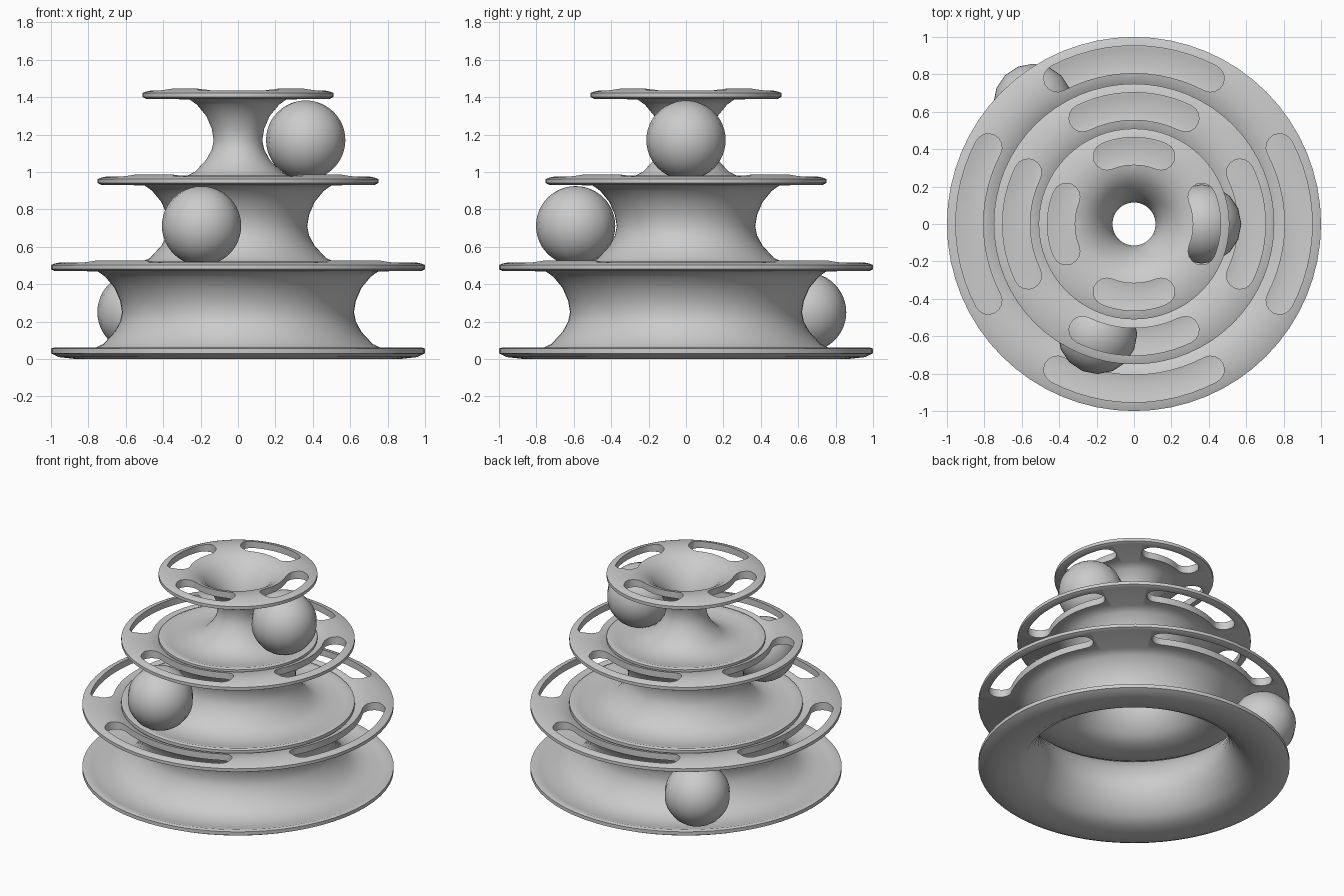
import bpy, bmesh
from math import sin, cos, pi, radians

cube = bpy.data.objects.get("Cube")
if cube:
    bpy.data.objects.remove(cube, do_unlink=True)

grey = bpy.data.materials.new("light_grey")
grey.use_nodes = True
grey.diffuse_color = (0.6, 0.6, 0.6, 1)
grey.node_tree.nodes["Principled BSDF"].inputs["Base Color"].default_value = (0.6, 0.6, 0.6, 1)

# Spool wall section: (distance in from the rim, height), outside then inside
SECTION = [
    (.13, 0), (.04, .01), (0, .03), (0, .055), (.02, .062), (.06, .05), (.15, .042),
    (.22, .052), (.28, .08), (.34, .145), (.37, .2), (.38, .25), (.37, .31), (.34, .38),
    (.29, .44), (.25, .468), (.02, .47), (0, .48), (0, .502), (.02, .51), (.1, .526),
    (.17, .52), (.23, .505), (.29, .465), (.35, .39), (.385, .31), (.395, .25),
    (.385, .19), (.355, .125), (.3, .055), (.24, .02)]


def make_object(name, bm):
    bmesh.ops.recalc_face_normals(bm, faces=bm.faces)
    mesh = bpy.data.meshes.new(name)
    bm.to_mesh(mesh)
    bm.free()
    obj = bpy.data.objects.new(name, mesh)
    bpy.context.collection.objects.link(obj)
    mesh.materials.append(grey)
    return obj


def select(obj):
    bpy.ops.object.select_all(action='DESELECT')
    obj.select_set(True)
    bpy.context.view_layer.objects.active = obj


def revolve(radius, base, steps=64):
    bm = bmesh.new()
    rings = [[bm.verts.new(((radius - d) * cos(2 * pi * i / steps),
                            (radius - d) * sin(2 * pi * i / steps), base + z))
              for d, z in SECTION] for i in range(steps)]
    n = len(SECTION)
    for i in range(steps):
        a, b = rings[i], rings[(i + 1) % steps]
        for j in range(n):
            k = (j + 1) % n
            bm.faces.new((a[j], b[j], b[k], a[k]))
    return bm


def slot_cutter(radius, base):
    """Four curved slots with round ends, as upright prisms."""
    bm = bmesh.new()
    mid, half = radius - .12, .073
    reach = radians(32.5) - half / mid
    for quarter in range(4):
        turn = quarter * pi / 2
        outline = []
        for side in (1, -1):
            # One long edge, then the round end that follows it
            for i in range(13):
                a = turn + side * reach * (i / 6 - 1)
                r = mid + side * half
                outline.append((r * cos(a), r * sin(a)))
            end = turn + side * reach
            for i in range(1, 8):
                t = end + side * pi * i / 8 + (0 if side == 1 else pi)
                t = end + (0 if side == 1 else pi) + pi * i / 8
                outline.append((mid * cos(end) + half * cos(t),
                                mid * sin(end) + half * sin(t)))
        low = [bm.verts.new((x, y, base + .44)) for x, y in outline]
        face = bm.faces.new(low)
        top = bmesh.ops.extrude_face_region(bm, geom=[face])["geom"]
        bmesh.ops.translate(bm, vec=(0, 0, .12),
                            verts=[g for g in top if isinstance(g, bmesh.types.BMVert)])
    return make_object("slot_cutter", bm)


# Stacked hollow spools with slotted upper decks
for name, radius, base in (("lower_tier", 1, 0), ("middle_tier", .75, .46), ("upper_tier", .51, .92)):
    tier = make_object(name, revolve(radius, base))
    cutter = slot_cutter(radius, base)
    cutter.hide_render = True
    cut = tier.modifiers.new("slots", 'BOOLEAN')
    cut.operation = 'DIFFERENCE'
    cut.solver = 'EXACT'
    cut.object = cutter
    select(tier)
    bpy.ops.object.modifier_apply(modifier=cut.name)
    bpy.data.objects.remove(cutter, do_unlink=True)
    bpy.ops.object.shade_smooth_by_angle(angle=radians(40))

# One ball in each track
for name, place in (("lower_ball", (-.54, .645, .25)), ("middle_ball", (-.195, -.59, .712)),
                    ("upper_ball", (.362, 0, 1.17))):
    bm = bmesh.new()
    bmesh.ops.create_uvsphere(bm, u_segments=16, v_segments=24, radius=.212)
    ball = make_object(name, bm)
    ball.location = place
    select(ball)
    bpy.ops.object.shade_smooth()
